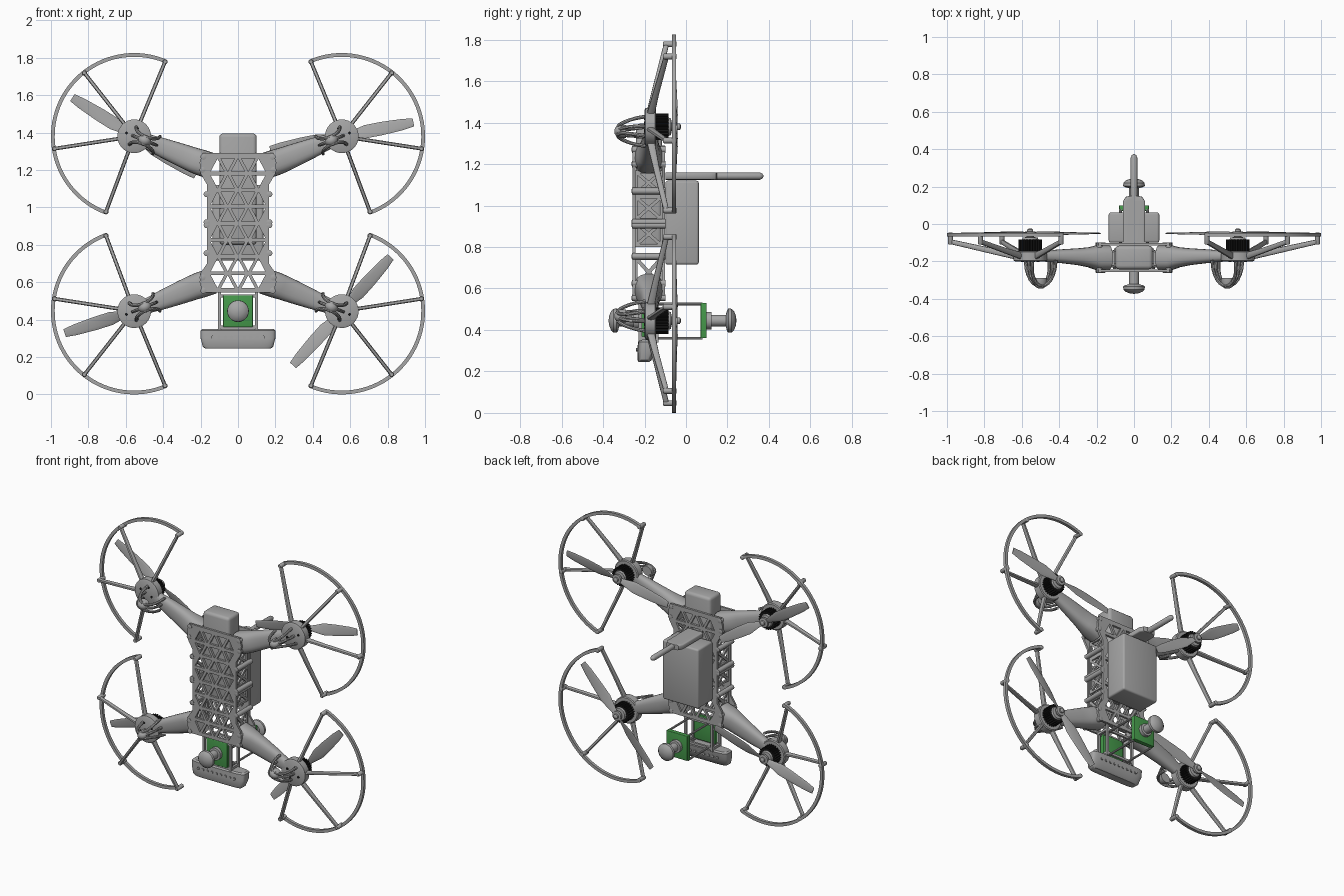
import bpy, bmesh, math
from math import sin, cos, pi, radians
from mathutils import Vector as V, Matrix

if "Cube" in bpy.data.objects:
    bpy.data.objects.remove(bpy.data.objects["Cube"])
ZC = 0.9125                      # height of the mirror plane
MX, MZ = 0.555, 1.38             # motor axis of the upper left quarter
Y = V((0, 1, 0))


def material(name, rgb):
    m = bpy.data.materials.new(name)
    m.use_nodes = True
    m.diffuse_color = (*rgb, 1)
    m.node_tree.nodes["Principled BSDF"].inputs["Base Color"].default_value = (*rgb, 1)
    return m


GREY = material("grey plastic", (0.38, 0.38, 0.38))
BLACK = material("black metal", (0.008, 0.008, 0.008))
GREEN = material("green board", (0.06, 0.32, 0.07))


def finish(name, bm, mat=GREY, mirror=""):
    """Turn a bmesh into an object; mirror lists the axes to repeat it on."""
    bmesh.ops.remove_doubles(bm, verts=bm.verts, dist=1e-5)
    bmesh.ops.recalc_face_normals(bm, faces=bm.faces)
    bm.transform(Matrix.Translation((0, 0, -ZC)))
    me = bpy.data.meshes.new(name)
    bm.to_mesh(me)
    bm.free()
    me.polygons.foreach_set("use_smooth", [True] * len(me.polygons))
    me.set_sharp_from_angle(angle=radians(35))
    me.materials.append(mat)
    ob = bpy.data.objects.new(name, me)
    ob.location.z = ZC
    bpy.context.collection.objects.link(ob)
    if mirror:
        mod = ob.modifiers.new("mirror", 'MIRROR')
        mod.use_axis = ("x" in mirror, False, "z" in mirror)
        mod.use_mirror_merge = False


def box(bm, lo, hi, bevel=0.0):
    lo, hi = V(lo), V(hi)
    mat = Matrix.Translation((lo + hi) / 2) @ Matrix.Diagonal((*(hi - lo), 1))
    vs = bmesh.ops.create_cube(bm, size=1, matrix=mat)["verts"]
    if bevel:
        es = list({e for v in vs for e in v.link_edges})
        bmesh.ops.bevel(bm, geom=es, offset=bevel, segments=3, profile=0.5, affect='EDGES')


def loft(bm, sections, n=16, e=1.0):
    """Skin superellipse sections, each given as centre and two half axes."""
    def p(t):
        return math.copysign(abs(t) ** e, t)
    rings = [[bm.verts.new(V(c) + u * p(cos(2 * pi * i / n)) + v * p(sin(2 * pi * i / n)))
              for i in range(n)] for c, u, v in sections]
    for a, b in zip(rings, rings[1:]):
        for i in range(n):
            bm.faces.new((a[i], a[i - 1], b[i - 1], b[i]))
    bm.faces.new(rings[0])
    bm.faces.new(rings[-1])


def lathe(bm, x, z, profile, n=32):
    """Round part on an axis along y; profile holds (y, radius)."""
    loft(bm, [((x, y, z), V((r, 0, 0)), V((0, 0, r))) for y, r in profile], n)


def tube(bm, pts, r, n=8):
    pts = [V(p) for p in pts]
    secs = []
    for i, p in enumerate(pts):
        t = (pts[min(i + 1, len(pts) - 1)] - pts[max(i - 1, 0)]).normalized()
        u = t.orthogonal() if abs(t.y) > 0.99 else t.cross(Y)
        u.normalize()
        secs.append((p, u * r, t.cross(u) * r))
    loft(bm, secs, n)


def sheet(bm, loops, pos, thick, side=False):
    """Flat plate with holes: first loop is the outline, in (x, z) or (y, z)."""
    cu = bpy.data.curves.new("outline", 'CURVE')
    cu.dimensions, cu.fill_mode, cu.extrude = '2D', 'BOTH', thick / 2
    for loop in loops:
        sp = cu.splines.new('POLY')
        sp.points.add(len(loop) - 1)
        for q, (a, b) in zip(sp.points, loop):
            q.co = (a, b, 0, 1)
        sp.use_cyclic_u = True
    tmp = bpy.data.objects.new("outline", cu)
    me = bpy.data.meshes.new_from_object(tmp)
    if side:
        me.transform(Matrix(((0, 0, 1, pos), (1, 0, 0, 0), (0, 1, 0, 0), (0, 0, 0, 1))))
    else:
        me.transform(Matrix(((1, 0, 0, 0), (0, 0, -1, pos), (0, 1, 0, 0), (0, 0, 0, 1))))
    bm.from_mesh(me)
    bpy.data.objects.remove(tmp)
    bpy.data.curves.remove(cu)
    bpy.data.meshes.remove(me)


# Truss plates of the frame
half = [(0.19, 0.545), (0.205, 0.6), (0.2, 0.65), (0.165, 0.7), (0.165, 1.12),
        (0.2, 1.18), (0.205, 1.24), (0.19, 1.29)]
outline = half + [(-x, z) for x, z in reversed(half)]
holes = []
for row in range(8):
    z0 = 0.565 + row * 0.089
    for k in range(-2, 3):
        s = 1 if (k + row) % 2 else -1
        x, zm, h = k * 0.055, z0 + 0.038, 0.034 * s
        holes.append([(x - 0.036, zm - h), (x + 0.036, zm - h), (x, zm + h)])
bm = bmesh.new()
for y in (-0.25, -0.108):
    sheet(bm, [outline] + holes, y, 0.014)
finish("truss_plates", bm)

# Side panels with crossed braces
bm = bmesh.new()
for zs in ((0.80, 0.925, 1.05, 1.17), (0.60, 0.755)):
    loops = [[(-0.25, zs[0]), (-0.11, zs[0]), (-0.11, zs[-1]), (-0.25, zs[-1])]]
    for a, b in zip(zs, zs[1:]):
        c = V((-0.18, (a + b) / 2))
        corners = [V((y, z)) for y, z in ((-0.24, a + .01), (-0.12, a + .01),
                                          (-0.12, b - .01), (-0.24, b - .01))]
        for i in range(4):
            tri = [corners[i], corners[(i + 1) % 4], c]
            mid = sum(tri, V((0, 0))) / 3
            loops.append([mid + (q - mid) * 0.7 for q in tri])
    sheet(bm, loops, 0.15, 0.012, True)
finish("side_panels", bm, mirror="x")

# Stand-offs along the frame edge
bm = bmesh.new()
for x, z in ((0.168, 1.07), (0.168, 0.92), (0.185, 1.27), (0.19, 1.2)):
    lathe(bm, x, z, [(-0.262, 0.008), (-0.26, 0.016), (-0.1, 0.016), (-0.098, 0.008)], 12)
finish("standoffs", bm, mirror="xz")

# Battery, cross bar, rear box
bm = bmesh.new()
box(bm, (-0.1, -0.242, 0.8), (0.1, -0.116, 1.395), 0.02)
finish("battery", bm)
bm = bmesh.new()
box(bm, (-0.135, -0.1, 0.715), (0.135, 0.062, 1.12), 0.012)
finish("rear_box", bm)

# Antenna: flat base and rounded stick
bm = bmesh.new()
loft(bm, [((0, y, 1.142), V((w, 0, 0)), V((0, 0, 0.018))) for y, w in
          ((-0.1, 0.06), (0.12, 0.06), (0.145, 0.045), (0.15, 0.02))], 24, 0.3)
loft(bm, [((0, y, 1.142), V((r, 0, 0)), V((0, 0, r))) for y, r in
          ((0.13, 0.018), (0.355, 0.018), (0.368, 0.012), (0.373, 0.004))])
finish("antenna", bm)

# Arms
d = V((MX - 0.19, 0, MZ - 1.235)).normalized()
side = V((-d.z, 0, d.x))
bm = bmesh.new()
loft(bm, [((x, y, z), side * w, Y * h) for x, y, z, w, h in (
    (0.14, -0.18, 1.22, 0.07, 0.066), (0.2, -0.18, 1.24, 0.07, 0.066),
    (0.24, -0.178, 1.254, 0.067, 0.054), (0.3, -0.175, 1.278, 0.062, 0.045),
    (0.4, -0.172, 1.318, 0.052, 0.036), (0.47, -0.172, 1.346, 0.042, 0.03),
    (0.53, -0.172, 1.37, 0.042, 0.026))], 24, 0.75)
finish("arms", bm, mirror="xz")

# Motor mounts and their screws
bm = bmesh.new()
lathe(bm, MX, MZ, [(-0.2, 0.08), (-0.195, 0.09), (-0.15, 0.09), (-0.145, 0.084)])
finish("motor_mounts", bm, mirror="xz")
bm = bmesh.new()
for i in range(4):
    a = pi / 2 * i + 0.4
    lathe(bm, MX + 0.045 * cos(a), MZ + 0.045 * sin(a), [(-0.203, 0.008), (-0.195, 0.008)], 8)
finish("mount_screws", bm, BLACK, "xz")

# Landing feet: caged domes under the arms
bm = bmesh.new()
c = V((MX, 0, MZ)) - d * 0.06
for l in (-1, 0, 1):
    pts = []
    for i in range(13):
        a = pi * i / 12
        w = 0.05 - 0.03 * sin(a)
        pts.append(c + d * 0.068 * cos(a) + side * w * l + Y * (-0.195 - 0.135 * sin(a) ** 0.8))
    tube(bm, pts, 0.009)
loft(bm, [(c + Y * y, d * r, side * r * 0.85) for y, r in
          ((-0.29, 0.036), (-0.32, 0.036), (-0.337, 0.026), (-0.346, 0.01))])
finish("landing_feet", bm, mirror="xz")

# Motors with finned bells
bm = bmesh.new()
star = [(MX + r * cos(a), MZ + r * sin(a)) for i in range(72)
        for a, r in [(2 * pi * i / 72, 0.064 if i % 3 else 0.054)]]
sheet(bm, [star], -0.114, 0.06)
finish("motors", bm, BLACK, "xz")
bm = bmesh.new()
lathe(bm, MX, MZ, [(-0.086, 0.045), (-0.072, 0.04), (-0.07, 0.02), (-0.058, 0.02), (-0.056, 0.032),
                   (-0.042, 0.032), (-0.04, 0.016), (-0.03, 0.016), (-0.024, 0.006)])
finish("propeller_hubs", bm, mirror="xz")

# Propellers
bm = bmesh.new()
for sx, sz, ang in ((1, 1, 11), (-1, 1, 148), (-1, -1, 197.5), (1, -1, 48)):
    for turn in (0, 180):
        a = radians(ang + turn)
        out, across = V((cos(a), 0, sin(a))), V((-sin(a), 0, cos(a)))
        hub = V((sx * MX, -0.05, ZC + sz * (MZ - ZC)))
        secs = []
        for r, w, pitch in ((0.015, 0.014, 25), (0.06, 0.022, 24), (0.13, 0.037, 16),
                            (0.22, 0.036, 10), (0.33, 0.03, 7), (0.39, 0.022, 5)):
            t = radians(pitch) * sx * sz
            secs.append((hub + out * r, (across * cos(t) + Y * sin(t)) * w,
                         (Y * cos(t) - across * sin(t)) * 0.003))
        loft(bm, secs, 12)
finish("propellers", bm)

# Propeller guards: half ring, spokes and end posts
bm = bmesh.new()
A0, A1, R = radians(-69.5), radians(112.5), 0.445
arc = [A0 + (A1 - A0) * i / 48 for i in range(49)]
band = [(MX + r * cos(a), MZ + r * sin(a)) for r, seq in ((R, arc), (R - 0.02, arc[::-1])) for a in seq]
sheet(bm, [band], -0.058, 0.02)
for i in range(4):
    a = A0 + (A1 - A0) * i / 3
    out, tan, m = V((cos(a), 0, sin(a))), V((-sin(a), 0, cos(a))), V((MX, 0, MZ))
    loft(bm, [(m + out * r + Y * y, tan * 0.01, Y * h) for r, y, h in
              ((0.07, -0.172, 0.02), (0.2, -0.146, 0.016), (0.43, -0.095, 0.013))], 12, 0.7)
    p = m + out * (R - 0.014)
    lathe(bm, p.x, p.z, [(-0.11, 0.01), (-0.104, 0.014), (-0.048, 0.014), (-0.046, 0.01)], 12)
finish("propeller_guards", bm, mirror="xz")

# Camera cage of thin rods
bm = bmesh.new()
for x in (-0.1, 0.1):
    for y in (-0.22, -0.14):
        box(bm, (x - 0.008, y - 0.008, 0.34), (x + 0.008, y + 0.008, 0.56))
    for z in (0.36, 0.525):
        box(bm, (x - 0.008, -0.22, z - 0.008), (x + 0.008, -0.14, z + 0.008))
        xi = x * 0.72
        tube(bm, [(xi, -0.22, z), (xi, 0.08, z)], 0.007)
for z in (0.36, 0.525):
    for y in (-0.22, -0.14):
        box(bm, (-0.1, y - 0.007, z - 0.008), (0.1, y + 0.007, z + 0.008))
finish("camera_cage", bm)

# Camera boards, and lenses that face both ways
for name, y0, s in (("front", -0.2, -1), ("rear", 0.07, 1)):
    bm = bmesh.new()
    ys = sorted((y0, y0 + s * 0.03))
    box(bm, (-0.08, ys[0], 0.36), (0.08, ys[1], 0.53), 0.004)
    finish(name + "_camera_board", bm, GREEN)
    bm = bmesh.new()
    lathe(bm, 0, 0.445, [(y0 + s * t, r) for t, r in (
        (0.028, 0.042), (0.052, 0.042), (0.054, 0.028), (0.122, 0.028), (0.128, 0.05),
        (0.134, 0.058), (0.15, 0.057), (0.162, 0.045), (0.17, 0.025), (0.173, 0.006))])
    finish(name + "_camera_lens", bm)

# Lower bumper with a row of studs
bm = bmesh.new()
loft(bm, [((0, y, z), V((w, 0, 0)), Y * h) for z, w, y, h in (
    (0.35, 0.19, -0.186, 0.036), (0.342, 0.2, -0.186, 0.046), (0.3, 0.2, -0.19, 0.044),
    (0.255, 0.188, -0.2, 0.034), (0.245, 0.175, -0.203, 0.026))], 48, 0.4)
for i in range(9):
    lathe(bm, (i - 4) * 0.034, 0.305, [(-0.24, 0.009), (-0.14, 0.009)], 10)
finish("lower_bumper", bm)
